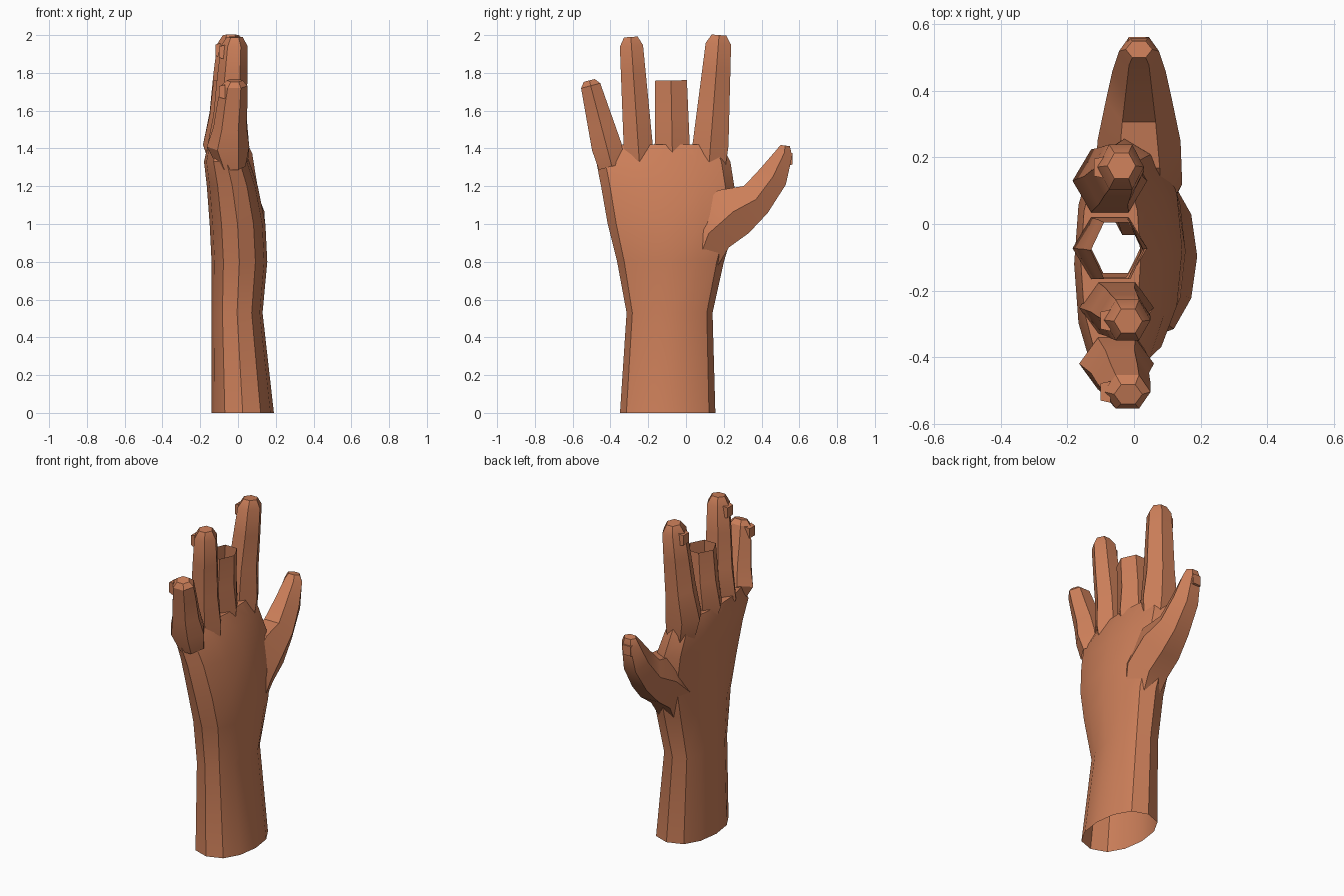
import bpy
import bmesh
import math
from mathutils import Vector, Matrix

default_cube = bpy.data.objects.get("Cube")
if default_cube:
    bpy.data.objects.remove(default_cube, do_unlink=True)

COLOUR = (0.60, 0.21, 0.10, 1)
skin = bpy.data.materials.new("warm skin")
skin.use_nodes = True
skin.diffuse_color = COLOUR
skin.node_tree.nodes["Principled BSDF"].inputs["Base Color"].default_value = COLOUR

made = []


def add_object(name, bm):
    bmesh.ops.recalc_face_normals(bm, faces=list(bm.faces))
    mesh = bpy.data.meshes.new(name)
    bm.to_mesh(mesh)
    bm.free()
    mesh.materials.append(skin)
    obj = bpy.data.objects.new(name, mesh)
    bpy.context.collection.objects.link(obj)
    made.append(obj)


def loft(sections, sides=6, power=1.0, level=False, closed=True):
    """Tube along sections of (y, z, width, back x, front x), open at its base."""
    bm = bmesh.new()
    angles = [math.tau * k / sides for k in range(sides)]
    reach = max(math.sin(a) for a in angles)
    centres = [Vector((0, section[0], section[1])) for section in sections]
    last = len(sections) - 1
    rings = []
    for i, (y, z, width, back, front) in enumerate(sections):
        # Rings stand square to the path unless kept level
        along = centres[min(i + 1, last)] - centres[max(i - 1, 0)]
        across = Vector((0, along.z, -along.y)).normalized()
        if level:
            across = Vector((0, 1, 0))
        ring = []
        for angle in angles:
            c = math.cos(angle)
            bulge = math.copysign(abs(c) ** power, c)
            point = centres[i] + across * (width / 2 * math.sin(angle) / reach)
            point.x = (back + front) / 2 + (front - back) / 2 * bulge
            ring.append(bm.verts.new(point))
        rings.append(ring)
    for lower, upper in zip(rings, rings[1:]):
        for k in range(sides):
            n = (k + 1) % sides
            bm.faces.new((lower[k], lower[n], upper[n], upper[k]))
    if closed:
        bm.faces.new(rings[-1])
    return bm


# Shared finger shape: position along the finger, back x, front x, narrowing
FINGER = [
    (-.3, -.13, .02, .8),
    (0, -.185, .04, 1),
    (.3, -.15, .025, 1),
    (.65, -.13, .03, 1),
    (.92, -.11, .03, 1),
    (1, -.08, .005, .6),
]


def finger(name, root, tip, root_width, tip_width, shift=0, cut=False):
    root, tip = Vector(root), Vector(tip)
    sections = []
    for t, back, front, narrow in FINGER[:4] if cut else FINGER:
        y, z = root.lerp(tip, t) if t >= 0 else root + (tip - root) * t
        width = (root_width + (tip_width - root_width) * t) * narrow
        sections.append((y, z, width, back + shift, front + shift))
    add_object(name, loft(sections, closed=not cut))


def nail(name, place, turn=0):
    """Small slab tapering towards its outer face."""
    bm = bmesh.new()
    bmesh.ops.create_cube(bm, size=1)
    for v in bm.verts:
        if v.co.x < 0:
            v.co.y *= .8
            v.co.z *= .8
    bm.transform(Matrix.Translation(place) @ Matrix.Rotation(turn, 4, 'Z')
                 @ Matrix.Diagonal((.03, .065, .075, 1)))
    add_object(name, bm)


# Forearm and palm
palm = loft([
    (-.097, 0, .505, -.14, .19),
    (-.087, .53, .455, -.14, .13),
    (-.082, .8, .565, -.14, .155),
    (-.077, 1, .675, -.15, .145),
    (-.097, 1.2, .705, -.165, .105),
    (-.12, 1.33, .71, -.18, .06),
    (-.11, 1.42, .6, -.16, .02),
], sides=12, power=.8, level=True)

# Six-sided opening in the palm top below the hollow finger
middle = Vector((-.075, -.073, 1.42))
for k in range(6):
    side = math.radians(30 + 60 * k)
    normal = Vector((math.cos(side), math.sin(side), 0))
    top = [f for f in palm.faces if all(v.co.z > 1.41 for v in f.verts)]
    edges = {e for f in top for e in f.edges}
    verts = {v for f in top for v in f.verts}
    bmesh.ops.bisect_plane(palm, geom=top + list(edges) + list(verts),
                           plane_co=middle + normal * .088, plane_no=normal)
core = min(palm.faces, key=lambda f: (f.calc_center_median() - middle).length)
bmesh.ops.delete(palm, geom=[core], context='FACES_ONLY')
add_object("hand", palm)

# Fingers; the middle one is cut short and hollow
finger("index_finger", (.13, 1.42), (.175, 2), .19, .13)
finger("middle_finger", (-.073, 1.42), (-.083, 1.943), .185, .16, cut=True)
finger("ring_finger", (-.252, 1.4), (-.292, 1.99), .155, .12, .02)
finger("little_finger", (-.42, 1.41), (-.512, 1.76), .16, .1, .02)

# Thumb: centre, width and half depth along a bent path
THUMB = [
    (.06, .79, .2, .1),
    (.12, .95, .26, .13),
    (.25, 1.065, .28, .125),
    (.37, 1.13, .19, .1),
    (.46, 1.25, .16, .08),
    (.52, 1.375, .09, .06),
    (.525, 1.415, .05, .04),
]
add_object("thumb", loft([(y, z, width, .015 - d, .015 + d)
                          for y, z, width, d in THUMB]))

# Fingernails
nail("index_nail", (-.105, .17, 1.92))
nail("ring_nail", (-.085, -.29, 1.91))
nail("little_nail", (-.085, -.505, 1.7))
nail("thumb_nail", (.01, .548, 1.345), -math.pi / 2)

# Smooth shading with sharp creases
bpy.ops.object.select_all(action='DESELECT')
for obj in made:
    obj.select_set(True)
bpy.context.view_layer.objects.active = made[0]
bpy.ops.object.shade_smooth_by_angle(angle=math.radians(30))
